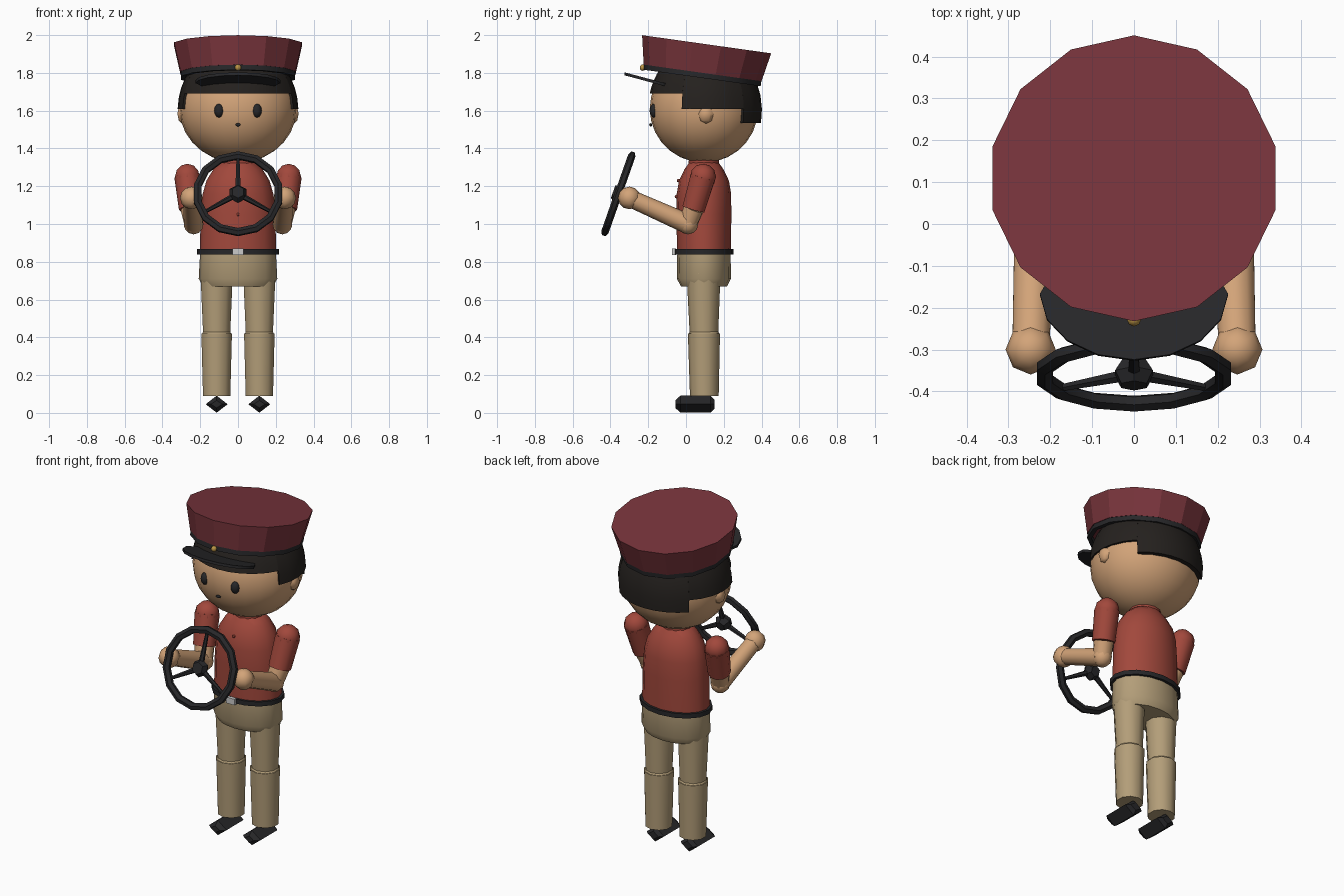
import bpy, bmesh, math
from mathutils import Vector, Matrix

if "Cube" in bpy.data.objects:
    bpy.data.objects.remove(bpy.data.objects["Cube"])

def mat(name, rgb):
    m = bpy.data.materials.new(name)
    m.diffuse_color = (*rgb, 1)
    m.use_nodes = True
    m.node_tree.nodes["Principled BSDF"].inputs["Base Color"].default_value = m.diffuse_color
    return m

SKIN = mat("skin", (0.65, 0.37, 0.19))
RED = mat("shirt_red", (0.36, 0.065, 0.045))
HAT = mat("hat_maroon", (0.19, 0.035, 0.045))
TAN = mat("trouser_tan", (0.45, 0.34, 0.19))
BLACK = mat("black", (0.02, 0.02, 0.022))
HAIR = mat("hair_dark", (0.018, 0.015, 0.013))
GOLD = mat("gold", (0.5, 0.3, 0.06))
SILVER = mat("silver", (0.6, 0.6, 0.62))

def finish(bm, name, m, smooth=True):
    bmesh.ops.recalc_face_normals(bm, faces=bm.faces)
    me = bpy.data.meshes.new(name)
    bm.to_mesh(me)
    bm.free()
    me.materials.append(m)
    ob = bpy.data.objects.new(name, me)
    bpy.context.collection.objects.link(ob)
    if smooth:
        bpy.ops.object.select_all(action='DESELECT')
        ob.select_set(True)
        bpy.context.view_layer.objects.active = ob
        bpy.ops.object.shade_smooth_by_angle(angle=math.radians(50))
    return ob

def ball(name, c, r, m, seg=10, rings=6, smooth=True):
    bm = bmesh.new()
    bmesh.ops.create_uvsphere(bm, u_segments=seg, v_segments=rings, radius=1)
    r = r if isinstance(r, tuple) else (r, r, r)
    bm.transform(Matrix.Translation(c) @ Matrix.Diagonal((*r, 1)))
    return finish(bm, name, m, smooth)

# rings: (height, rx, ry) lofted along local z, placed by a matrix
def loft(name, rings, m, n=14, mx=Matrix(), smooth=True):
    bm = bmesh.new()
    loops = []
    for z, rx, ry in rings:
        loops.append([bm.verts.new((rx * math.sin(i * math.tau / n), ry * math.cos(i * math.tau / n), z))
                      for i in range(n)])
    for a, b in zip(loops, loops[1:]):
        for i in range(n):
            bm.faces.new((a[i], a[(i + 1) % n], b[(i + 1) % n], b[i]))
    bm.faces.new(loops[0])
    bm.faces.new(loops[-1])
    bm.transform(mx)
    return finish(bm, name, m, smooth)

def limb(name, a, b, r1, r2, m, n=10):
    a, b = Vector(a), Vector(b)
    d = b - a
    mx = Matrix.Translation(a) @ d.to_track_quat('Z', 'Y').to_matrix().to_4x4()
    return loft(name, [(0, r1, r1), (d.length, r2, r2)], m, n, mx)

def ring(name, rx, ry, t, tz, m, n, k, mx):
    bm = bmesh.new()
    g = []
    for i in range(n):
        a = math.tau * i / n
        g.append([bm.verts.new(((rx + t * math.cos(b)) * math.sin(a), (ry + t * math.cos(b)) * math.cos(a),
                                tz * math.sin(b))) for b in [math.tau * (j + .5) / k for j in range(k)]])
    for i in range(n):
        for j in range(k):
            p, q = g[i], g[(i + 1) % n]
            bm.faces.new((p[j], q[j], q[(j + 1) % k], p[(j + 1) % k]))
    bm.transform(mx)
    return finish(bm, name, m)

def body(z=0):
    return Matrix.Translation((0, 0.095, z))

# Head and face
ball("head", (0, 0.095, 1.61), (0.31, 0.287, 0.285), SKIN, 24, 14)
ball("mouth", (0, -0.187, 1.525), (0.017, 0.008, 0.009), BLACK, 6, 4)

# Hair: three curtain lengths around the head
def hair(name, a0, a1, zb, n):
    bm = bmesh.new()
    zs = [zb + (1.83 - zb) * k / 4 for k in range(5)]
    cols = []
    for i in range(n + 1):
        a = math.radians(a0 + (a1 - a0) * i / n)
        col = []
        for s in (1.0, 0.86):
            for z in (zs if s == 1 else zs[::-1]):
                f = s * math.sqrt(max(0, 1 - ((z - 1.6) / 0.36) ** 2))
                col.append(bm.verts.new((0.32 * f * math.cos(a), 0.1 + 0.302 * f * math.sin(a), z)))
        cols.append(col)
    k = len(cols[0])
    for p, q in zip(cols, cols[1:]):
        for j in range(k):
            bm.faces.new((p[j], q[j], q[(j + 1) % k], p[(j + 1) % k]))
    bm.faces.new(cols[0])
    bm.faces.new(cols[-1])
    return finish(bm, name, HAIR)

hair("hair_front", -156, -24, 1.69, 10)
hair("hair_side_right", -24, 43, 1.61, 5)
hair("hair_side_left", 137, 204, 1.61, 5)
hair("hair_back", 43, 137, 1.535, 8)

# Cap: crown, band, visor, badge
tilt = Matrix.Translation((0, 0.088, 1.80)) @ Matrix.Rotation(math.radians(-8), 4, 'X')
loft("cap_crown", [(0, 0.312, 0.315), (0.153, 0.347, 0.345)], HAT, 14, tilt, False)
ring("cap_band", 0.297, 0.302, 0.017, 0.024, BLACK, 14, 4, tilt @ Matrix.Translation((0, 0, -0.01)))
bm = bmesh.new()
pts = [(0.225 * math.sin(t), -0.17 - 0.157 * math.cos(t))
       for t in [math.radians(-90 + 22.5 * i) for i in range(9)]]
pts += [(0.19, -0.11), (-0.19, -0.11)]
face = bm.faces.new([bm.verts.new((x, y, 1.70 - 0.268 * y)) for x, y in pts])
ext = bmesh.ops.extrude_face_region(bm, geom=[face])
bmesh.ops.translate(bm, vec=(0, 0.003, 0.015), verts=[v for v in ext['geom'] if isinstance(v, bmesh.types.BMVert)])
finish(bm, "cap_visor", BLACK)
ball("cap_badge", (0, -0.228, 1.828), 0.017, GOLD, 8, 6)

# Torso, neck, hips, belt
limb("neck", (0, 0.095, 1.28), (0, 0.095, 1.40), 0.07, 0.07, SKIN, 12)
loft("shirt", [(0.84, 0.203, 0.143), (1.05, 0.197, 0.145), (1.16, 0.187, 0.144), (1.23, 0.167, 0.132),
               (1.29, 0.13, 0.103), (1.325, 0.09, 0.078)], RED, 16, body())
ring("collar", 0.078, 0.068, 0.015, 0.015, RED, 12, 6, body(1.328))
for i, (y, z) in enumerate([(-0.04, 1.23), (-0.051, 1.145), (-0.052, 1.05)]):
    ball(f"button_{i}", (0, y, z), 0.009, RED, 6, 4)
loft("hips", [(0.67, 0.185, 0.122), (0.71, 0.208, 0.143), (0.86, 0.2, 0.141)], TAN, 16, body())
ring("belt", 0.205, 0.146, 0.016, 0.019, BLACK, 16, 4, body(0.853))
bm = bmesh.new()
bmesh.ops.create_cube(bm, size=1, matrix=Matrix.Translation((0, -0.064, 0.853)) @ Matrix.Diagonal((0.056, 0.02, 0.036, 1)))
finish(bm, "belt_buckle", SILVER, False)

# Paired parts
for s, side in ((1, "right"), (-1, "left")):
    ball("eye_" + side, (s * 0.1, -0.168, 1.6), (0.026, 0.025, 0.037), BLACK, 8, 6)
    ball("ear_" + side, (s * 0.295, 0.105, 1.583), (0.03, 0.045, 0.052), SKIN, 6, 4)
    # legs and shoes
    lx = s * 0.113
    limb("upper_leg_" + side, (lx, 0.093, 0.74), (lx, 0.095, 0.41), 0.09, 0.075, TAN)
    ball("knee_" + side, (lx, 0.095, 0.415), (0.083, 0.083, 0.045), TAN)
    limb("lower_leg_" + side, (lx, 0.095, 0.42), (lx, 0.097, 0.09), 0.085, 0.076, TAN)
    loft("shoe_" + side, [(-0.15, 0.035, 0.025), (-0.13, 0.058, 0.045), (0.03, 0.058, 0.045), (0.056, 0.03, 0.02)],
         BLACK, 4, Matrix.Translation((lx, 0, 0.046)) @ Matrix.Rotation(math.radians(90), 4, 'X'), False)
    # arms
    shoulder, cuff = (s * 0.268, 0.09, 1.25), (s * 0.25, 0.04, 1.08)
    elbow, hand = (s * 0.235, 0.01, 1.0), (s * 0.247, -0.3, 1.138)
    ball("shoulder_" + side, shoulder, 0.069, RED)
    limb("sleeve_" + side, shoulder, cuff, 0.069, 0.063, RED)
    limb("upper_arm_" + side, cuff, elbow, 0.055, 0.05, SKIN)
    ball("elbow_" + side, elbow, 0.055, SKIN)
    limb("forearm_" + side, elbow, hand, 0.053, 0.046, SKIN)
    ball("hand_" + side, hand, 0.06, SKIN, 8, 6)

# Steering wheel
wheel = Matrix.Translation((0, -0.358, 1.16)) @ Matrix.Rotation(math.radians(70.6), 4, 'X')
ring("wheel_rim", 0.218, 0.215, 0.023, 0.02, BLACK, 14, 6, wheel)
loft("wheel_hub", [(-0.035, 0.03, 0.03), (0, 0.052, 0.052), (0.03, 0.035, 0.035)], BLACK, 6, wheel)
for i in range(3):
    a = math.radians(90 + 120 * i)
    end = wheel @ Vector((0.21 * math.cos(a), 0.21 * math.sin(a), 0))
    limb(f"wheel_spoke_{i}", wheel @ Vector((0, 0, 0)), end, 0.017, 0.009, BLACK, 6)
